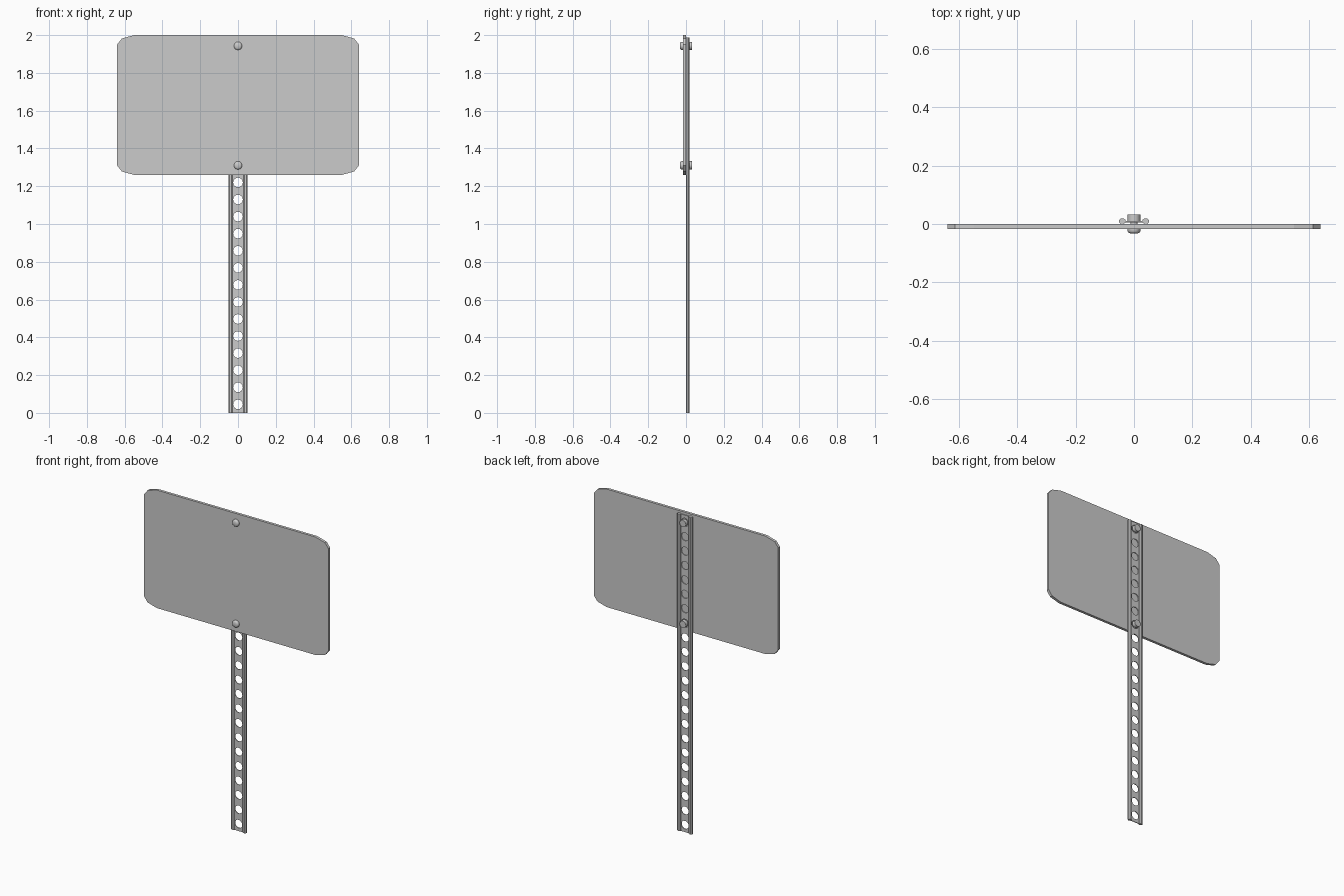
import bpy, bmesh
from math import sin, cos, pi, radians

if "Cube" in bpy.data.objects:
    bpy.data.objects.remove(bpy.data.objects["Cube"])

POST_H, CELLS = 1.988, 22
STEP = POST_H / CELLS


def finish(name, bm, smooth=False):
    bmesh.ops.remove_doubles(bm, verts=bm.verts, dist=1e-5)
    bmesh.ops.recalc_face_normals(bm, faces=bm.faces)
    me = bpy.data.meshes.new(name)
    bm.to_mesh(me)
    bm.free()
    ob = bpy.data.objects.new(name, me)
    bpy.context.collection.objects.link(ob)
    if smooth:
        bpy.ops.object.select_all(action='DESELECT')
        ob.select_set(True)
        bpy.context.view_layer.objects.active = ob
        bpy.ops.object.shade_smooth_by_angle(angle=radians(35))
    return ob


def prism(bm, pts, vec):
    face = bm.faces.new([bm.verts.new(p) for p in pts])
    new = bmesh.ops.extrude_face_region(bm, geom=[face], use_keep_orig=True)
    bmesh.ops.translate(bm, vec=vec,
                        verts=[g for g in new['geom'] if isinstance(g, bmesh.types.BMVert)])


# Sign panel with clipped, two-facet corners
corner = [(0.64, 0.32), (0.615, 0.352), (0.55, 0.37)]
outline = (corner + [(-x, z) for x, z in reversed(corner)]
           + [(-x, -z) for x, z in corner] + [(x, -z) for x, z in reversed(corner)])
bm = bmesh.new()
prism(bm, [(x, -0.017, 1.63 + z) for x, z in outline], (0, 0.017, 0))
finish("sign_panel", bm)

# Perforated post web: a ring of faces around each hole
N, R, HW = 16, 0.0255, 0.032
Y0, Y1 = 0.006, 0.0105
bm = bmesh.new()
for i in range(CELLS):
    zc = (i + 0.5) * STEP
    rings = []
    for k in range(N):
        c, s = cos(2 * pi * k / N), sin(2 * pi * k / N)
        m = max(abs(c), abs(s))
        inner, outer = (R * c, zc + R * s), (HW * c / m, zc + STEP / 2 * s / m)
        rings.append([bm.verts.new((p[0], y, p[1]))
                      for p in (inner, outer) for y in (Y0, Y1)])
    for k in range(N):
        a, b = rings[k], rings[(k + 1) % N]
        bm.faces.new((a[0], a[2], b[2], b[0]))
        bm.faces.new((a[1], b[1], b[3], a[3]))
        bm.faces.new((a[0], b[0], b[1], a[1]))
        zs = [a[2].co.z, b[2].co.z]
        at_end = max(zs) < 1e-4 or min(zs) > POST_H - 1e-4
        if at_end:
            bm.faces.new((a[2], a[3], b[3], b[2]))
finish("post_web", bm)

# Thick rolled rails along both post edges
for name, side in (("left", -1), ("right", 1)):
    bm = bmesh.new()
    prism(bm, [(side * 0.04 + 0.0125 * cos((k + 0.5) * pi / 4),
                0.0095 + 0.0103 * sin((k + 0.5) * pi / 4), 0) for k in range(8)],
          (0, 0, POST_H))
    finish("post_rail_" + name, bm)

# Bolts: domed head, shank and nut turned around y
profile = [(-0.0325, 0.013), (-0.0295, 0.019), (-0.025, 0.022), (-0.017, 0.022),
           (-0.017, 0.012), (0.0105, 0.012), (0.0105, 0.022), (0.0325, 0.022)]
SIDES = 12
for name, cell in (("lower", 14), ("upper", 21)):
    zc = (cell + 0.5) * STEP
    bm = bmesh.new()
    rows = [[bm.verts.new((r * cos(2 * pi * k / SIDES), y, zc + r * sin(2 * pi * k / SIDES)))
             for k in range(SIDES)] for y, r in profile]
    for a, b in zip(rows, rows[1:]):
        for k in range(SIDES):
            j = (k + 1) % SIDES
            bm.faces.new((a[k], a[j], b[j], b[k]))
    bm.faces.new(rows[0])
    bm.faces.new(rows[-1])
    finish("bolt_" + name, bm, smooth=True)
